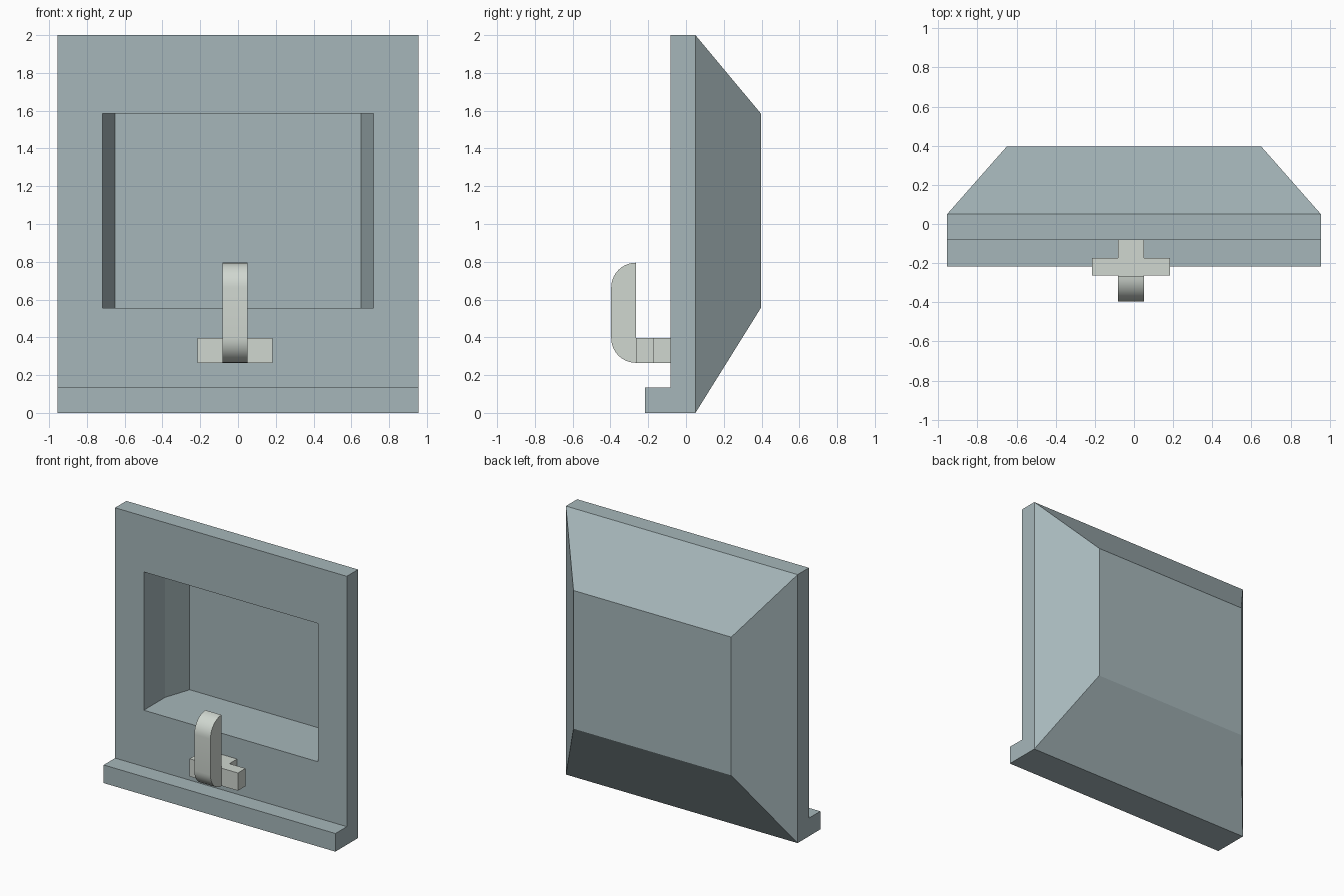
import bpy, bmesh, math
from mathutils import Vector

if "Cube" in bpy.data.objects:
    bpy.data.objects.remove(bpy.data.objects["Cube"])


def material(name, color):
    m = bpy.data.materials.new(name)
    m.diffuse_color = color
    m.use_nodes = True
    m.node_tree.nodes["Principled BSDF"].inputs["Base Color"].default_value = m.diffuse_color
    return m


def finish(bm, name, mat):
    bmesh.ops.recalc_face_normals(bm, faces=bm.faces[:])
    me = bpy.data.meshes.new(name)
    bm.to_mesh(me)
    bm.free()
    me.materials.append(mat)
    ob = bpy.data.objects.new(name, me)
    bpy.context.scene.collection.objects.link(ob)
    return ob


def prism(name, outline, axis, lo, hi, mat):
    """Extrude a 2D outline along x (outline is y, z) or z (outline is x, y)."""
    bm = bmesh.new()
    place = (lambda a, b: (lo, a, b)) if axis == 0 else (lambda a, b: (a, b, lo))
    face = bm.faces.new([bm.verts.new(place(a, b)) for a, b in outline])
    out = bmesh.ops.extrude_face_region(bm, geom=[face], use_keep_orig=True)
    shift = Vector((0, 0, 0))
    shift[axis] = hi - lo
    new = [g for g in out["geom"] if isinstance(g, bmesh.types.BMVert)]
    bmesh.ops.translate(bm, vec=shift, verts=new)
    return finish(bm, name, mat)


shell_mat = material("shell_grey_blue", (0.38, 0.47, 0.49, 1))
handle_mat = material("handle_pale_grey", (0.63, 0.68, 0.63, 1))

# Housing: nested rectangles from the sloped back, round the plate, into the recess
FRONT, LIP_Y, LIP_Z = -0.083, -0.217, 0.135
sections = [  # half width, bottom, top, y
    (0.65, 0.555, 1.585, 0.396),
    (0.955, 0, 2, 0.05),
    (0.955, 0, 2, FRONT),
    (0.718, 0.555, 1.585, FRONT),
    (0.718, 0.555, 1.585, 0.167),
    (0.652, 0.555, 1.585, 0.363),
]
bm = bmesh.new()
rings = [[bm.verts.new((x, y, z)) for x, z in ((-w, b), (w, b), (w, t), (-w, t))]
         for w, b, t, y in sections]
front = []
for k, (r, s) in enumerate(zip(rings, rings[1:])):
    for i in range(4):
        j = (i + 1) % 4
        f = bm.faces.new((r[i], r[j], s[j], s[i]))
        if k == 2:
            front.append(f)
bm.faces.new(rings[0])
bm.faces.new(rings[-1])
bmesh.ops.recalc_face_normals(bm, faces=bm.faces[:])

# Bottom lip: cut the front frame and pull its lower strip forward
edges = {e for f in front for e in f.edges}
verts = {v for f in front for v in f.verts}
bmesh.ops.bisect_plane(bm, geom=front + list(edges) + list(verts),
                       plane_co=(0, 0, LIP_Z), plane_no=(0, 0, 1))
strip = [f for f in bm.faces
         if all(abs(v.co.y - FRONT) < 1e-5 and v.co.z < LIP_Z + 1e-4 for v in f.verts)]
out = bmesh.ops.extrude_face_region(bm, geom=strip)
moved = [g for g in out["geom"] if isinstance(g, bmesh.types.BMVert)]
bmesh.ops.translate(bm, vec=(0, LIP_Y - FRONT, 0), verts=moved)
finish(bm, "recessed_housing", shell_mat)

# Lever: upright grip with rounded front corners and a stem back to the plate
R, Y_IN, Z0, Z1, Z2 = 0.131, -0.265, 0.265, 0.397, 0.795


def arc(cz, a0, a1, n=10):
    return [(Y_IN + R * math.cos(math.radians(a0 + (a1 - a0) * i / n)),
             cz + R * math.sin(math.radians(a0 + (a1 - a0) * i / n)))
            for i in range(n + 1)]


profile = arc(Z2 - R, 90, 180) + arc(Z0 + R, 180, 270)
profile += [(FRONT, Z0), (FRONT, Z1), (Y_IN, Z1)]
lever = prism("lever", profile, 0, -0.083, 0.05, handle_mat)
bpy.context.view_layer.objects.active = lever
lever.select_set(True)
bpy.ops.object.shade_smooth_by_angle(angle=math.radians(30))

# Pivot stubs either side of the stem
for name, a, b in (("left_pivot", -0.215, -0.083), ("right_pivot", 0.05, 0.183)):
    prism(name, [(a, -0.263), (b, -0.263), (b, -0.173), (a, -0.173)], 2, Z0, Z1, handle_mat)
